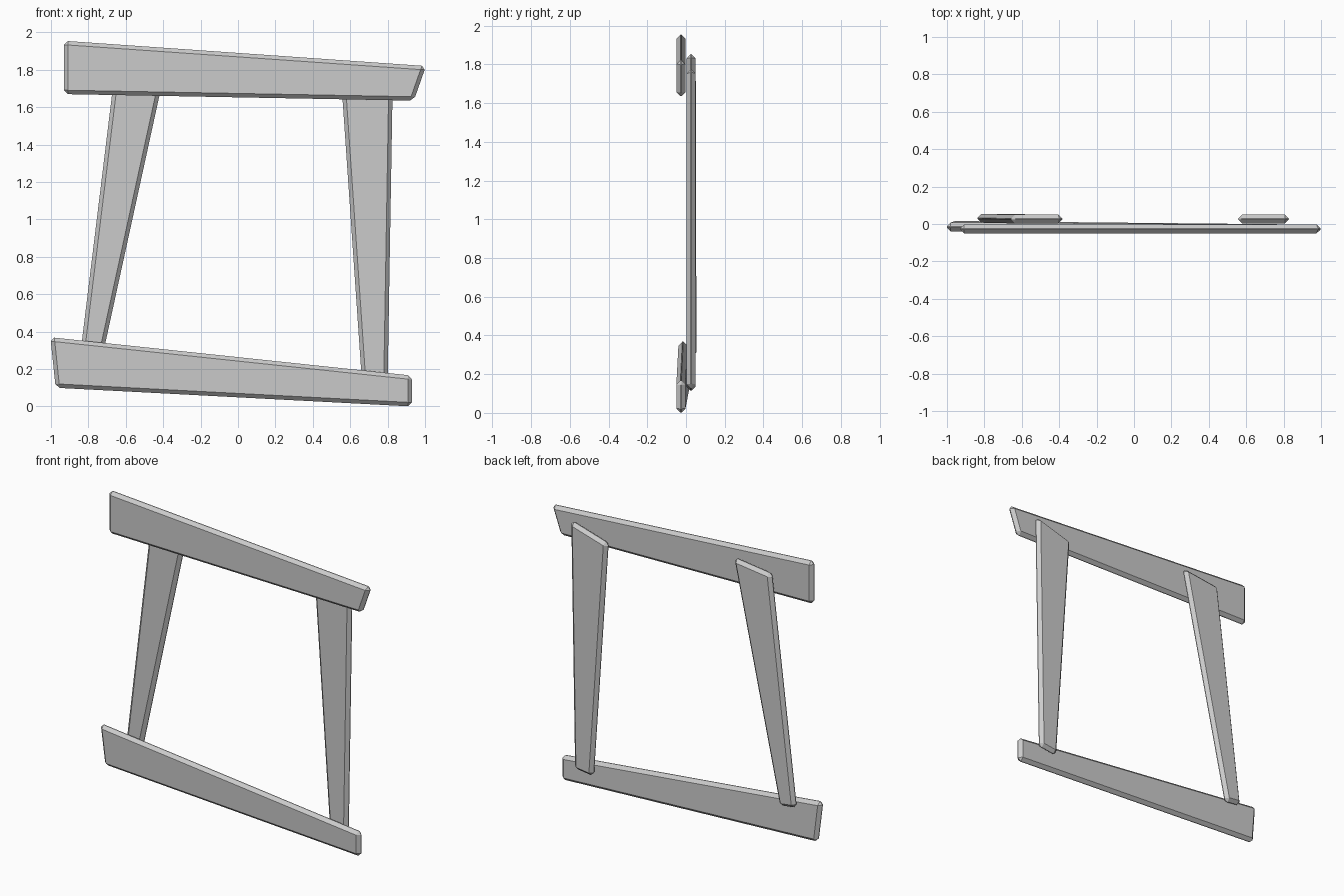
import bpy
import bmesh

cube = bpy.data.objects.get("Cube")
if cube:
    bpy.data.objects.remove(cube, do_unlink=True)

# Single plain grey for all the planks
grey = bpy.data.materials.new("plank_grey")
grey.use_nodes = True
COLOUR = (0.6, 0.6, 0.6, 1.0)
grey.diffuse_color = COLOUR
grey.node_tree.nodes["Principled BSDF"].inputs["Base Color"].default_value = COLOUR

THICK = 0.047
CHAMFER = 0.021


def plank(name, outline, depth):
    """Chamfered board from four (x, z) corners; depth gives front y per corner."""
    bm = bmesh.new()
    front = [bm.verts.new((x, y, z)) for (x, z), y in zip(outline, depth)]
    back = [bm.verts.new((v.co.x, v.co.y + THICK, v.co.z)) for v in front]
    bm.faces.new(front)
    bm.faces.new(back[::-1])
    for i in range(4):
        j = (i + 1) % 4
        bm.faces.new((front[i], back[i], back[j], front[j]))
    bmesh.ops.recalc_face_normals(bm, faces=bm.faces)
    mesh = bpy.data.meshes.new(name)
    bm.to_mesh(mesh)
    bm.free()
    mesh.materials.append(grey)
    obj = bpy.data.objects.new(name, mesh)
    bpy.context.collection.objects.link(obj)
    bevel = obj.modifiers.new("chamfer", 'BEVEL')
    bevel.width = CHAMFER
    bevel.segments = 1
    bevel.limit_method = 'NONE'
    return obj


# Corners run bottom left, bottom right, top right, top left
RAIL, POST = -0.050, 0.003
plank("top_rail",
      [(-0.93, 1.67), (0.94, 1.635), (1.005, 1.82), (-0.93, 1.955)],
      [RAIL] * 4)
# The bottom rail twists slightly back at one end
plank("bottom_rail",
      [(-0.975, 0.10), (0.93, 0.0), (0.93, 0.165), (-1.003, 0.37)],
      [-0.030, RAIL, RAIL, -0.040])
# Tapered uprights behind the rails
plank("right_post",
      [(-0.84, 0.305), (-0.72, 0.29), (-0.378, 1.855), (-0.655, 1.82)],
      [POST + 0.004, POST + 0.004, POST, POST])
plank("left_post",
      [(0.664, 0.112), (0.80, 0.13), (0.828, 1.78), (0.555, 1.70)],
      [POST] * 4)
